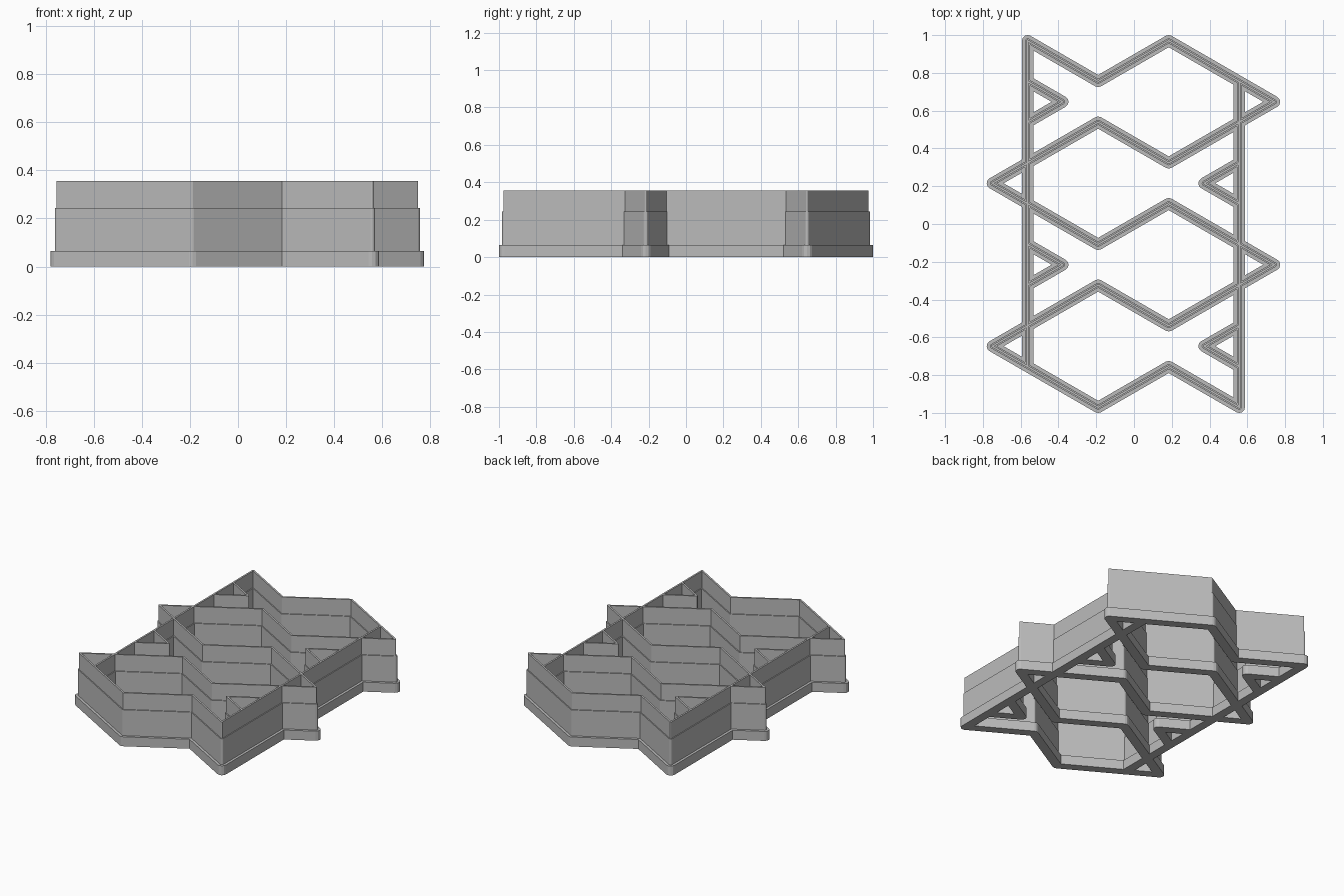
import bpy
import math
from mathutils import Vector
from mathutils.geometry import delaunay_2d_cdt, area_tri

cube = bpy.data.objects.get("Cube")
if cube:
    bpy.data.objects.remove(cube, do_unlink=True)

# Half steps of the hexagon lattice
STEP_X = 0.3735 / 2
STEP_Y = STEP_X / math.sqrt(3)
SHIFT_X = -0.003

grey = bpy.data.materials.new("plain grey")
grey.use_nodes = True
colour = (0.5, 0.5, 0.5, 1)
grey.diffuse_color = colour
grey.node_tree.nodes["Principled BSDF"].inputs["Base Color"].default_value = colour

# Wall centre lines in lattice steps: zigzag, straight sides and small notches
zigzag = [(-3, 9), (-1, 7), (1, 9), (4, 6), (1, 3), (-1, 5), (-4, 2), (-1, -1)]
zigzag += [(-x, -y) for x, y in reversed(zigzag)]
paths = [zigzag]
for s in (1, -1):
    paths.append([(-3 * s, 9 * s), (-3 * s, -7 * s)])
    for y in (6, -2):
        paths.append([(-3 * s, (y + 1) * s), (-2 * s, y * s), (-3 * s, (y - 1) * s)])


def bar_outline(a, b, radius, segments=6):
    """Outline of a straight wall with rounded ends."""
    a, b = (Vector((p[0] * STEP_X + SHIFT_X, p[1] * STEP_Y)) for p in (a, b))
    heading = math.atan2(b.y - a.y, b.x - a.x)
    outline = []
    for centre, start in ((b, heading - math.pi / 2), (a, heading + math.pi / 2)):
        for i in range(segments + 1):
            t = start + math.pi * i / segments
            outline.append(centre + radius * Vector((math.cos(t), math.sin(t))))
    return outline


def build_tier(name, radius, z0, z1, closed_below):
    """Merge all walls into one flat region and raise it."""
    points, outlines = [], []
    for path in paths:
        for a, b in zip(path, path[1:]):
            ring = bar_outline(a, b, radius)
            outlines.append(list(range(len(points), len(points) + len(ring))))
            points += ring
    flat, _, tris, _, _, sources = delaunay_2d_cdt(points, [], outlines, 1, 1e-5)
    region = []
    for tri, source in zip(tris, sources):
        if source and area_tri(*(flat[i] for i in tri)) > 0:
            a, b, c = (flat[i] for i in tri)
            ccw = (b - a).cross(c - a) > 0
            region.append(tuple(tri) if ccw else tuple(reversed(tri)))

    n = len(flat)
    verts = [(p.x, p.y, z) for z in (z0, z1) for p in flat]
    faces = [tuple(i + n for i in f) for f in region]
    if closed_below:
        faces += [tuple(reversed(f)) for f in region]
    edges = {(f[i - 1], f[i]) for f in region for i in range(3)}
    faces += [(a, b, b + n, a + n) for a, b in sorted(edges) if (b, a) not in edges]

    mesh = bpy.data.meshes.new(name)
    mesh.from_pydata(verts, [], faces)
    mesh.materials.append(grey)
    mesh.update()
    bpy.context.collection.objects.link(bpy.data.objects.new(name, mesh))


# Wide foot, thinner wall and narrow upper edge
build_tier("base_flange", 0.03, 0, 0.065, True)
build_tier("lower_wall", 0.0125, 0.065, 0.243, False)
build_tier("cutting_edge", 0.006, 0.243, 0.356, False)
